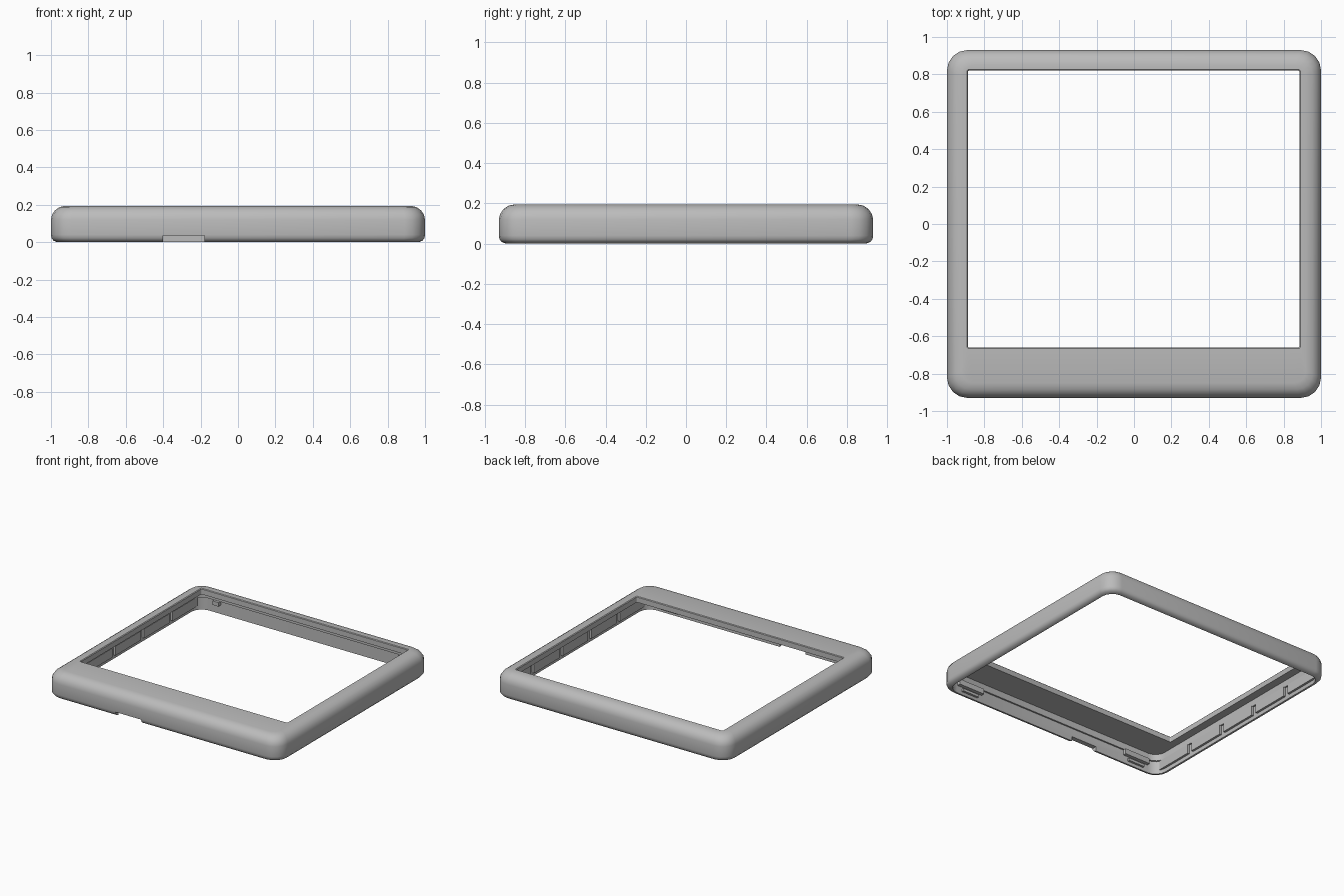
import bpy, bmesh, math

cube = bpy.data.objects.get("Cube")
if cube:
    bpy.data.objects.remove(cube, do_unlink=True)

grey = bpy.data.materials.new("plain_grey")
grey.use_nodes = True
grey.diffuse_color = (0.5, 0.5, 0.5, 1)
grey.node_tree.nodes["Principled BSDF"].inputs["Base Color"].default_value = (0.5, 0.5, 0.5, 1)

HX, HY = 1.0, 0.93        # half size of the casing
STEPS = 4                 # segments per rounded corner


def finish(name, bm):
    bmesh.ops.recalc_face_normals(bm, faces=bm.faces)
    mesh = bpy.data.meshes.new(name)
    bm.to_mesh(mesh)
    bm.free()
    mesh.materials.append(grey)
    obj = bpy.data.objects.new(name, mesh)
    bpy.context.collection.objects.link(obj)
    return obj


def rounded_ring(bm, x0, x1, y0, y1, radius, z):
    """Closed loop of vertices around a rounded rectangle."""
    corners = [(x1 - radius, y1 - radius), (x0 + radius, y1 - radius),
               (x0 + radius, y0 + radius), (x1 - radius, y0 + radius)]
    ring = []
    for quarter, (cx, cy) in enumerate(corners):
        for step in range(STEPS + 1):
            a = (quarter + step / STEPS) * math.pi / 2
            ring.append(bm.verts.new((cx + radius * math.cos(a),
                                      cy + radius * math.sin(a), z)))
    return ring


def casing_ring(bm, inset, z):
    return rounded_ring(bm, -HX + inset, HX - inset, -HY + inset, HY - inset,
                        max(0.11 - inset * 0.6, 0.03), z)


def window_ring(bm, grow, z):
    return rounded_ring(bm, -0.888 - grow, 0.884 + grow, -0.66 - grow, 0.82 + grow, 0.008, z)


def box(name, x0, x1, y0, y1, z0, z1):
    bm = bmesh.new()
    bmesh.ops.create_cube(bm, size=1)
    for v in bm.verts:
        v.co = ((x0 + x1) / 2 + v.co.x * (x1 - x0),
                (y0 + y1) / 2 + v.co.y * (y1 - y0),
                (z0 + z1) / 2 + v.co.z * (z1 - z0))
    return finish(name, bm)


# Hollow frame: outer skin, window edge, ceiling and stepped inner wall
bm = bmesh.new()
outer = [(0.035, 0), (0.014, 0.008), (0.003, 0.022), (0, 0.04), (0, 0.12),
         (0.006, 0.147), (0.022, 0.171), (0.046, 0.188), (0.08, 0.195)]
inner = [(0.05, 0.15), (0.05, 0.1), (0.038, 0.1), (0.038, 0)]
rings = [casing_ring(bm, *p) for p in outer]
rings += [window_ring(bm, 0.005, 0.195), window_ring(bm, 0, 0.19), window_ring(bm, 0, 0.15)]
rings += [casing_ring(bm, *p) for p in inner]
for a, b in zip(rings, rings[1:] + rings[:1]):
    n = len(a)
    for i in range(n):
        j = (i + 1) % n
        bm.faces.new((a[i], a[j], b[j], b[i]))
frame = finish("frame", bm)

# Notch through the lower front wall
cutter = box("notch_cutter", -0.4, -0.18, -1.0, -0.85, -0.05, 0.035)
cutter.hide_render = True
cut = frame.modifiers.new("notch", "BOOLEAN")
cut.operation = "DIFFERENCE"
cut.solver = "EXACT"
cut.object = cutter
bpy.context.view_layer.objects.active = frame
frame.select_set(True)
bpy.ops.object.modifier_apply(modifier=cut.name)
bpy.data.objects.remove(cutter, do_unlink=True)
bpy.ops.object.shade_smooth_by_angle(angle=math.radians(35))

# Inner snap tabs, mirrored left and right
for side, label in ((1, "left"), (-1, "right")):
    def mirrored(name, near, far, *rest):
        xs = sorted((side * near, side * far))
        box(f"{label}_{name}", *xs, *rest)

    for i in range(5):
        y = -0.85 + i * 0.35
        mirrored(f"side_tab_{i + 1}", 0.945, 0.968, y, y + 0.31, 0.03, 0.101)
    mirrored("front_clip", 0.65, 0.87, -0.9, -0.865, 0.06, 0.101)
    mirrored("front_catch", 0.69, 0.83, -0.9, -0.875, 0.025, 0.045)
    mirrored("back_clip", 0.77, 0.82, 0.86, 0.9, 0.07, 0.101)
